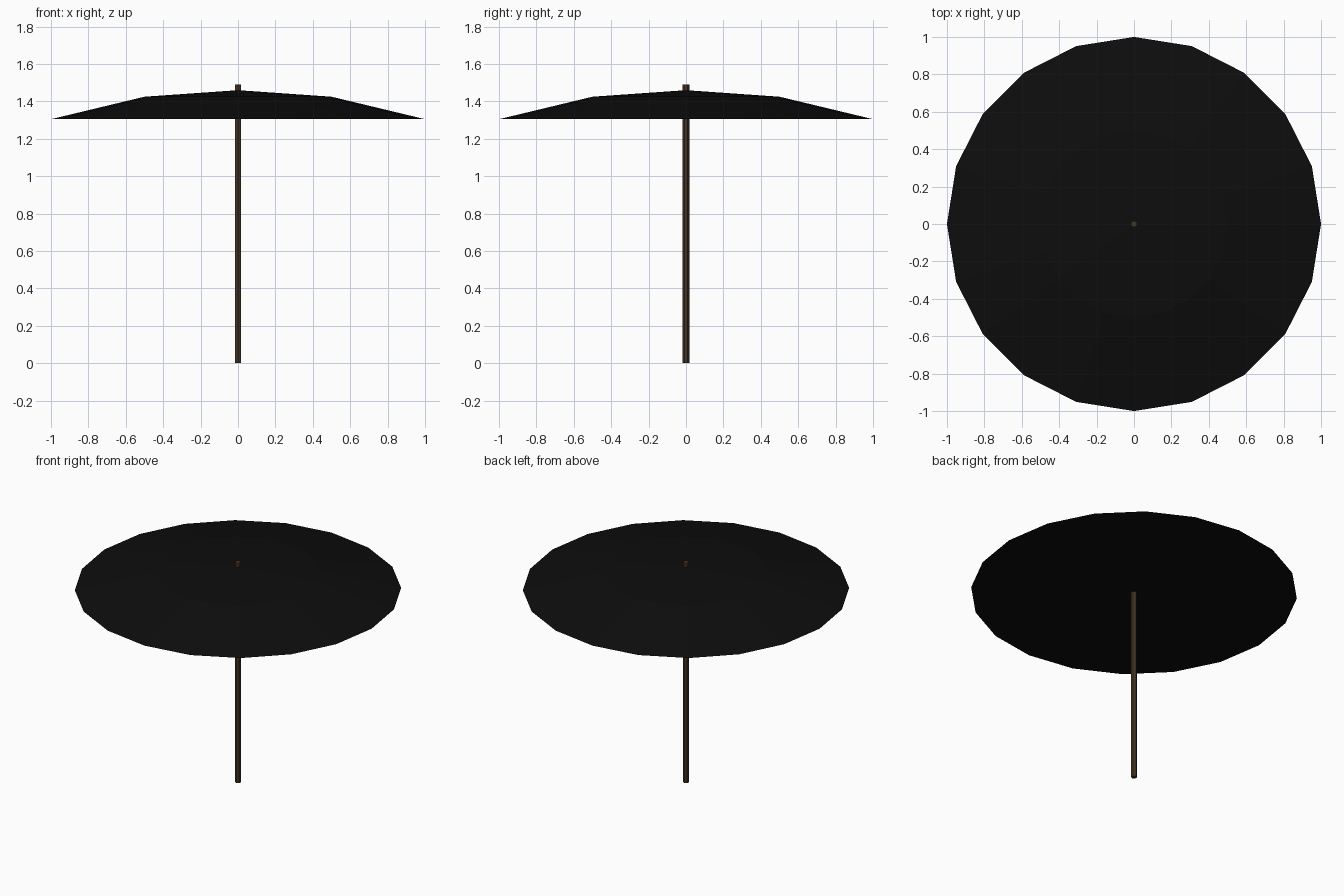
import bpy, bmesh
from math import cos, sin, tau

if "Cube" in bpy.data.objects:
    bpy.data.objects.remove(bpy.data.objects["Cube"])


def lathe(name, profile, sides, color, offset=0.0):
    """Spin a (radius, z) profile round the z axis into a closed solid."""
    bm = bmesh.new()
    rings = []
    for r, z in profile:
        if r == 0:
            rings.append([bm.verts.new((0, 0, z))] * sides)
        else:
            angles = [tau * i / sides + offset for i in range(sides)]
            rings.append([bm.verts.new((r * cos(a), r * sin(a), z)) for a in angles])
    for low, high in zip(rings, rings[1:]):
        for i in range(sides):
            j = (i + 1) % sides
            corners = dict.fromkeys((low[i], low[j], high[j], high[i]))
            bm.faces.new(list(corners))
    bmesh.ops.recalc_face_normals(bm, faces=bm.faces)
    mesh = bpy.data.meshes.new(name)
    bm.to_mesh(mesh)
    bm.free()
    mat = bpy.data.materials.new(name + "_colour")
    mat.diffuse_color = color
    mat.use_nodes = True
    mat.node_tree.nodes["Principled BSDF"].inputs["Base Color"].default_value = mat.diffuse_color
    mesh.materials.append(mat)
    obj = bpy.data.objects.new(name, mesh)
    bpy.context.collection.objects.link(obj)
    return obj


# Canopy: shallow two-slope dome with a flat underside
lathe("canopy", [(0, 1.305), (1.0, 1.305), (0.5, 1.425), (0, 1.46)], 20,
      (0.004, 0.004, 0.004, 1))

# Pole: six-sided, poking through the top of the canopy
lathe("pole", [(0, 0), (0.018, 0), (0.018, 1.49), (0, 1.49)], 6,
      (0.06, 0.036, 0.018, 1), offset=tau / 12)
